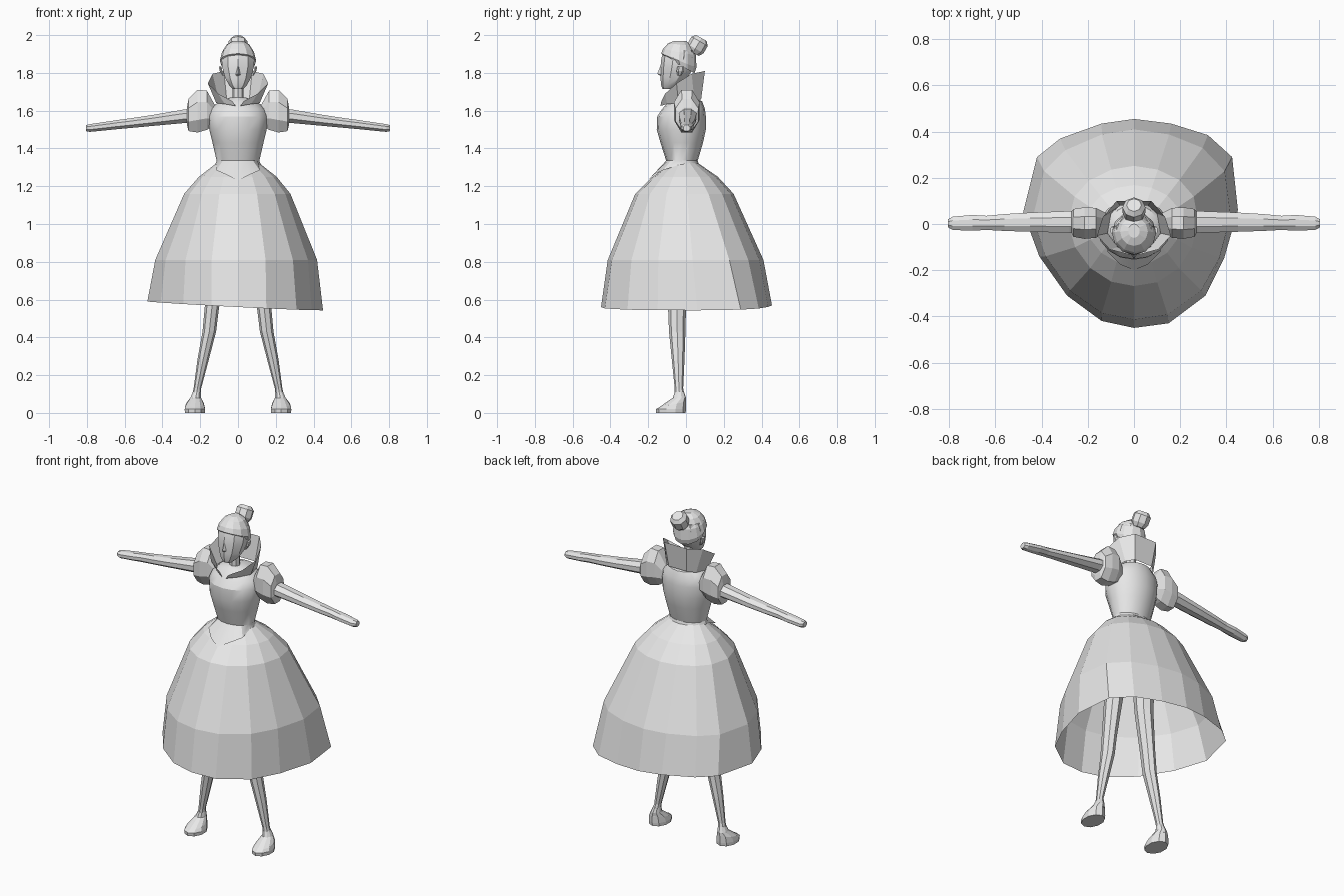
import bpy, bmesh, math
from mathutils import Vector

if "Cube" in bpy.data.objects:
    bpy.data.objects.remove(bpy.data.objects["Cube"])

grey = bpy.data.materials.new("light grey")
grey.diffuse_color = (0.8, 0.8, 0.8, 1)
grey.use_nodes = True
grey.node_tree.nodes["Principled BSDF"].inputs["Base Color"].default_value = grey.diffuse_color


def loft(name, rings, caps=(True, True), closed=True, smooth=False):
    """Skin a list of equal-length point rings."""
    bm = bmesh.new()
    vr = [[bm.verts.new(p) for p in r] for r in rings]
    n = len(rings[0])
    for a, b in zip(vr, vr[1:]):
        for i in range(n if closed else n - 1):
            j = (i + 1) % n
            bm.faces.new((a[i], a[j], b[j], b[i]))
    if caps[0]:
        bm.faces.new(vr[0][::-1])
    if caps[1]:
        bm.faces.new(vr[-1])
    bmesh.ops.recalc_face_normals(bm, faces=bm.faces)
    me = bpy.data.meshes.new(name)
    bm.to_mesh(me)
    bm.free()
    me.materials.append(grey)
    ob = bpy.data.objects.new(name, me)
    bpy.context.collection.objects.link(ob)
    if smooth:
        bpy.ops.object.select_all(action='DESELECT')
        ob.select_set(True)
        bpy.context.view_layer.objects.active = ob
        bpy.ops.object.shade_smooth_by_angle(angle=math.radians(30))
    return ob


def flat_ring(z, cx, rx, y0, y1, n, tilt=0.0):
    """Level ellipse from front y0 to back y1; tilt raises z towards the front."""
    cy, ry = (y0 + y1) / 2, (y1 - y0) / 2
    pts = []
    for i in range(n):
        a = 2 * math.pi * i / n - math.pi / 2
        y = cy + ry * math.sin(a)
        pts.append((cx + rx * math.cos(a), y, z - tilt * (y - cy)))
    return pts


def side_ring(x, z0, z1, y0, y1, n):
    """Upright ellipse across an arm at distance x."""
    return [(x, (y0 + y1) / 2 + (y1 - y0) / 2 * math.cos(a), (z0 + z1) / 2 + (z1 - z0) / 2 * math.sin(a))
            for a in (2 * math.pi * (i + 0.5) / n for i in range(n))]


# Skirt: uneven hem outline, shrunk and rounded towards the waist
hem = [(0, -.45), (.15, -.43), (.31, -.31), (.39, -.15), (.45, .06), (.425, .29), (.32, .385), (.16, .435),
       (0, .455), (-.14, .435), (-.32, .37), (-.42, .29), (-.48, .05), (-.41, -.14), (-.29, -.31), (-.14, -.42)]
rings = [[(x, y, 0.565 - 0.05 * x + 0.01 * y) for x, y in hem]]
for z, rx, y0, y1, k in ((.81, .425, -.41, .385, .7), (1.16, .28, -.265, .235, .4),
                         (1.25, .205, -.17, .16, .2), (1.325, .11, -.075, .06, 0)):
    ell = flat_ring(z, 0, rx, y0, y1, 16)
    s = rx / .46
    rings.append([(k * s * h[0] + (1 - k) * e[0], k * s * h[1] + (1 - k) * e[1], z) for h, e in zip(hem, ell)])
loft("skirt", rings, (False, False))

# Bodice: fitted torso with a pointed front hem
point = {0: (0, -.2, 1.23), 1: (.06, -.175, 1.26), 2: (.115, -.12, 1.285)}
low = flat_ring(1.31, 0, .122, -.1, .07, 16)
for i, (x, y, z) in point.items():
    low[i] = (x, y, z)
    low[-i % 16] = (-x, y, z)
rings = [low]
for z, rx, y0, y1 in ((1.335, .113, -.105, .062), (1.43, .135, -.135, .09), (1.5, .152, -.155, .105),
                      (1.57, .158, -.152, .105), (1.61, .145, -.125, .1), (1.65, .1, -.09, .085),
                      (1.67, .04, -.06, .03)):
    rings.append(flat_ring(z, 0, rx, y0, y1, 16))
loft("bodice", rings, (False, True), smooth=True)

# Standing collar, open at the front
base = [(.012, -.135, 1.625), (.07, -.1, 1.635), (.115, -.04, 1.64), (.1, .045, 1.65), (.06, .08, 1.66)]
top = [(.03, -.13, 1.65), (.105, -.11, 1.69), (.16, -.05, 1.745), (.135, .03, 1.795), (.075, .1, 1.81)]
mirror = lambda pts: [(-x, y, z) for x, y, z in reversed(pts)]
loft("collar", [base + mirror(base), top + mirror(top)], (False, False), closed=False)

# Neck and head
loft("neck", [flat_ring(z, 0, r, -.03 - r, -.03 + r, 8)
              for z, r in ((1.62, .042), (1.67, .03), (1.78, .03))])
head = ((1.715, .028, -.125, -.06), (1.735, .05, -.132, -.03), (1.775, .072, -.135, .01),
        (1.83, .088, -.135, .04), (1.88, .092, -.13, .05), (1.92, .08, -.115, .045))
loft("head", [flat_ring(z, 0, rx, y0, y1, 10) for z, rx, y0, y1 in head], smooth=True)

# Hair cap, sloping down to the nape
hair = ((1.84, .088, -.108, .045, .55), (1.865, .096, -.132, .055, .4), (1.91, .085, -.122, .053, .2),
        (1.95, .06, -.095, .03, .1), (1.97, .025, -.06, 0, 0))
loft("hair", [flat_ring(z, 0, rx, y0, y1, 12, t) for z, rx, y0, y1, t in hair])

# Bun, a faceted drum leaning backwards
axis, side = Vector((0, .5, .86)), Vector((0, .86, -.5))
rings = []
for d, r in ((-.05, .035), (-.025, .05), (.02, .05), (.04, .032)):
    c = Vector((0, .062, 1.95)) + axis * d
    rings.append([c + r * (math.cos(i * math.pi / 4) * Vector((1, 0, 0)) + math.sin(i * math.pi / 4) * side)
                  for i in range(8)])
loft("bun", rings)

# Nose
loft("nose", [[(-.006, -.13, 1.835), (.006, -.13, 1.835), (0, -.136, 1.835)],
              [(-.013, -.13, 1.79), (.013, -.13, 1.79), (0, -.152, 1.795)],
              [(-.008, -.13, 1.782), (.008, -.13, 1.782), (0, -.134, 1.782)]])

for s, label in ((1, "left"), (-1, "right")):
    flip = lambda rs: [[(s * x, y, z) for x, y, z in r] for r in rs]
    # Ear
    loft(label + "_ear", flip([flat_ring(z, x, .008, y0, y1, 6) for z, x, y0, y1 in
                               ((1.785, .076, -.045, -.025), (1.81, .09, -.05, -.01), (1.835, .095, -.045, -.01))]))
    # Puffed sleeve
    puff = ((.12, 1.52, 1.63, -.04, .05), (.165, 1.49, 1.715, -.065, .075), (.215, 1.475, 1.72, -.07, .078),
            (.262, 1.485, 1.67, -.06, .07), (.27, 1.52, 1.62, -.045, .06))
    loft(label + "_puff_sleeve", flip([side_ring(*p, 8) for p in puff]))
    # Arm and tapered hand
    arm = ((.15, 1.53, 1.62, -.045, .062), (.28, 1.532, 1.61, -.042, .06), (.45, 1.517, 1.58, -.037, .053),
           (.56, 1.507, 1.563, -.033, .046), (.64, 1.5, 1.552, -.028, .038), (.7, 1.494, 1.543, -.032, .042),
           (.785, 1.486, 1.53, -.028, .034), (.805, 1.49, 1.525, -.016, .022))
    loft(label + "_arm", flip([side_ring(*p, 8) for p in arm]))
    # Leg
    leg = ((.06, .225, .027, -.06, 0), (.13, .215, .02, -.06, -.015), (.28, .185, .03, -.075, -.008),
           (.43, .152, .036, -.09, -.003), (.56, .138, .038, -.095, 0), (.8, .11, .05, -.1, .01),
           (1.15, .08, .07, -.09, .05))
    loft(label + "_leg", flip([flat_ring(z, x, r, y0, y1, 8) for z, x, r, y0, y1 in leg]))
    # Foot, sloping up from the toes to the ankle
    foot = ((0, .228, .056, -.158, -.002, 0), (.02, .228, .057, -.16, 0, 0), (.045, .228, .05, -.14, 0, -.2),
            (.08, .224, .03, -.07, 0, 0), (.11, .218, .022, -.06, -.01, 0))
    loft(label + "_foot", flip([flat_ring(z, x, r, y0, y1, 10, t) for z, x, r, y0, y1, t in foot]))
